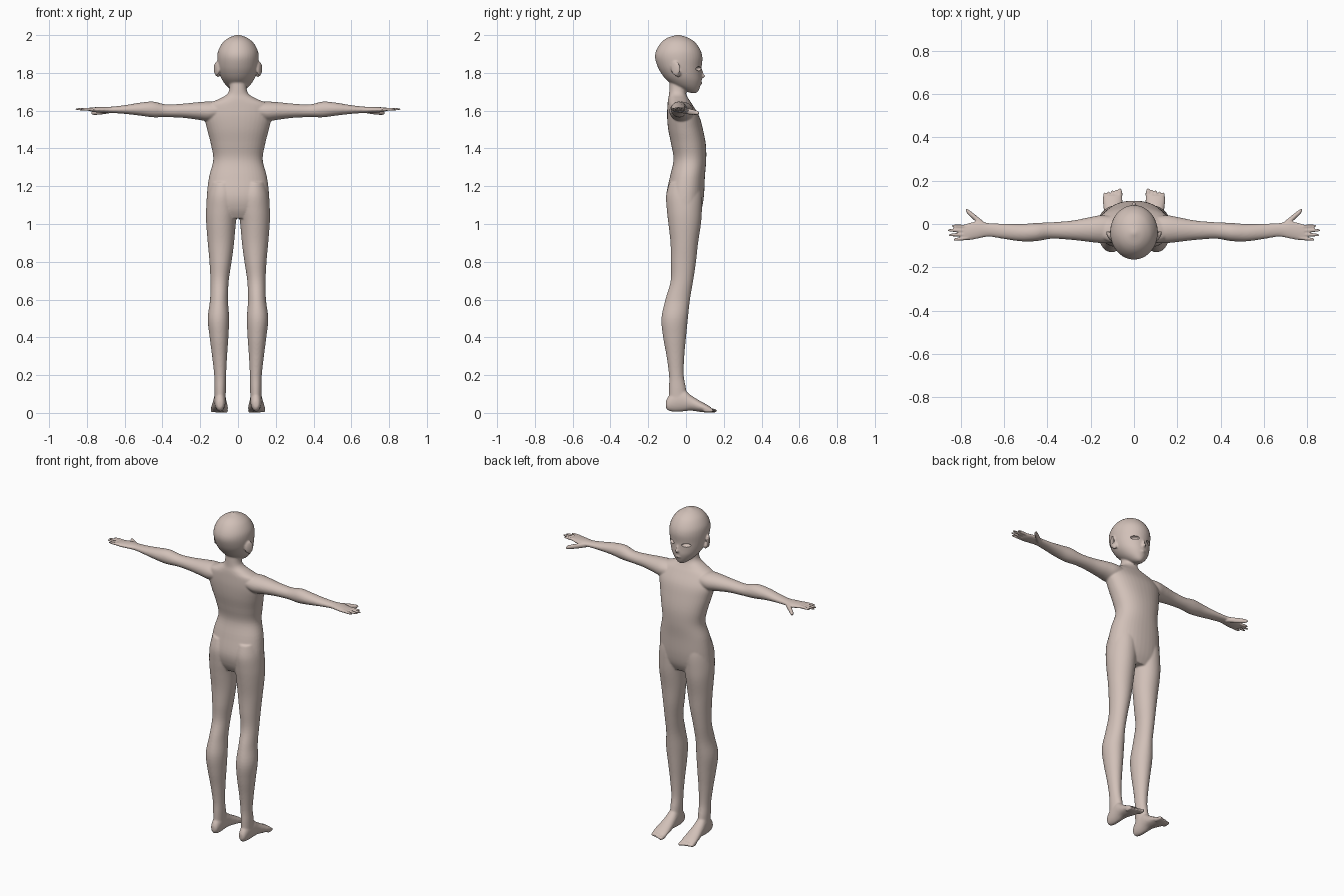
import bpy
import bmesh
import math
from mathutils import Matrix, Vector

default_cube = bpy.data.objects.get("Cube")
if default_cube:
    bpy.data.objects.remove(default_cube)

SIDES = (1, -1)
SEGMENTS = 40


def make_material(name, colour):
    mat = bpy.data.materials.new(name)
    mat.use_nodes = True
    mat.diffuse_color = colour
    mat.node_tree.nodes["Principled BSDF"].inputs["Base Color"].default_value = colour
    return mat


def smooth_stations(stations, steps=5):
    """Fill in between the given cross-sections with a Catmull-Rom curve."""
    result = []
    last = len(stations) - 1
    for i in range(last):
        quad = [stations[max(0, min(last, i + k))] for k in (-1, 0, 1, 2)]
        for step in range(steps):
            t = step / steps
            result.append([
                b + t * (c - a + t * (2 * a - 5 * b + 4 * c - d + t * (3 * (b - c) + d - a))) / 2
                for a, b, c, d in zip(*quad)])
    result.append(stations[last])
    return result


def loft(bm, axis, stations, side=1, power=1.0):
    """Skin rounded sections; each is (position, low, high, low, high)."""
    rings = []
    for pos, a0, a1, b0, b1 in smooth_stations(stations):
        ring = []
        for k in range(SEGMENTS):
            angle = math.tau * k / SEGMENTS
            c, s = math.cos(angle), math.sin(angle)
            u = (a0 + a1) / 2 + (a1 - a0) / 2 * math.copysign(abs(c) ** power, c)
            v = (b0 + b1) / 2 + (b1 - b0) / 2 * math.copysign(abs(s) ** power, s)
            point = {"x": (pos, u, v), "y": (u, pos, v), "z": (u, v, pos)}[axis]
            ring.append(bm.verts.new((point[0] * side, point[1], point[2])))
        rings.append(ring)
    for low, high in zip(rings, rings[1:]):
        for k in range(SEGMENTS):
            n = (k + 1) % SEGMENTS
            bm.faces.new((low[k], low[n], high[n], high[k]))
    bm.faces.new(rings[0])
    bm.faces.new(rings[-1])


def ellipsoid(bm, centre, radii, turn=0.0):
    matrix = (Matrix.Translation(Vector(centre)) @ Matrix.Rotation(turn, 4, "Z")
              @ Matrix.Diagonal((*radii, 1)))
    bmesh.ops.create_uvsphere(bm, u_segments=24, v_segments=16, radius=1, matrix=matrix)


def finger(bm, side, start, end, radius):
    """Tapered digit running outward from the palm, with a rounded tip."""
    stations = []
    for t, scale in ((0, 1), (0.5, 0.95), (0.85, 0.8), (0.96, 0.5), (1, 0.15)):
        x, y, z = Vector(start).lerp(Vector(end), t)
        r = radius * scale
        stations.append((x, y - r, y + r, z - r, z + r))
    loft(bm, "x", stations, side)


def to_object(bm, name):
    bmesh.ops.recalc_face_normals(bm, faces=bm.faces)
    mesh = bpy.data.meshes.new(name)
    bm.to_mesh(mesh)
    bm.free()
    obj = bpy.data.objects.new(name, mesh)
    bpy.context.collection.objects.link(obj)
    return obj


bm = bmesh.new()

# Torso and neck: height, half width, back, front
torso = [
    (1.03, .13, -.07, .06), (1.08, .163, -.095, .083), (1.15, .165, -.105, .095),
    (1.25, .153, -.085, .1), (1.34, .131, -.066, .107), (1.42, .143, -.078, .105),
    (1.5, .163, -.094, .09), (1.57, .178, -.1, .07), (1.63, .165, -.098, .035),
    (1.66, .105, -.095, .015), (1.685, .06, -.09, .002), (1.72, .045, -.088, -.002),
    (1.79, .045, -.085, 0)]
loft(bm, "z", [(z, -w, w, back, front) for z, w, back, front in torso], power=.9)

# Head: height, half width, back, front
head = [
    (1.694, .012, .025, .054), (1.705, .032, -.01, .066), (1.73, .06, -.06, .076),
    (1.76, .082, -.1, .083), (1.79, .096, -.126, .083), (1.83, .106, -.149, .083),
    (1.88, .11, -.164, .087), (1.92, .104, -.157, .077), (1.96, .081, -.132, .05),
    (1.985, .05, -.1, .014), (1.998, .018, -.06, -.024), (2.002, .004, -.046, -.038)]
loft(bm, "z", [(z, -w, w, back, front) for z, w, back, front in head])

# Nose and lips
ellipsoid(bm, (0, .082, 1.783), (.011, .021, .011))
ellipsoid(bm, (0, .077, 1.797), (.008, .016, .022))
ellipsoid(bm, (0, .075, 1.745), (.018, .012, .006))

for side in SIDES:
    # Ear
    ellipsoid(bm, (side * .114, -.055, 1.822), (.009, .027, .038), side * -.5)
    ellipsoid(bm, (side * .106, -.042, 1.795), (.009, .014, .02))

    # Arm from shoulder to palm: distance, back, front, bottom, top
    loft(bm, "x", [
        (.08, -.085, .03, 1.57, 1.64), (.15, -.088, .04, 1.545, 1.648),
        (.21, -.082, .03, 1.552, 1.645), (.29, -.073, .015, 1.562, 1.637),
        (.38, -.068, .008, 1.566, 1.633), (.45, -.079, .005, 1.565, 1.648),
        (.52, -.08, 0, 1.574, 1.642), (.6, -.069, .001, 1.583, 1.629),
        (.67, -.059, .005, 1.588, 1.621), (.72, -.068, .012, 1.59, 1.62),
        (.76, -.075, .006, 1.592, 1.618), (.785, -.074, -.003, 1.597, 1.616)], side)

    # Fingers and thumb
    for root, tip_y, tip_x in ((-.012, -.008, .842), (-.03, -.029, .862),
                               (-.048, -.051, .857), (-.065, -.073, .834)):
        finger(bm, side, (.765, root, 1.607), (tip_x, tip_y, 1.608), .0085)
    finger(bm, side, (.685, -.012, 1.6), (.778, .066, 1.587), .016)

    # Leg from hip to ankle: height, inner, outer, back, front
    loft(bm, "z", [
        (.06, .066, .124, -.09, .01), (.13, .064, .125, -.09, 0),
        (.2, .063, .126, -.09, -.012), (.3, .058, .137, -.103, -.009),
        (.4, .051, .15, -.121, 0), (.5, .047, .16, -.13, .01),
        (.6, .053, .148, -.109, .021), (.7, .049, .146, -.081, .038),
        (.8, .034, .151, -.08, .053), (.9, .021, .16, -.082, .064),
        (1, .012, .168, -.093, .079), (1.07, .004, .169, -.101, .084),
        (1.15, .004, .162, -.105, .085), (1.22, .02, .145, -.088, .075)], side)

    # Foot from heel to ball: depth, inner, outer, sole, top
    loft(bm, "y", [
        (-.107, .085, .106, .03, .06), (-.095, .073, .117, .013, .085),
        (-.06, .066, .124, .006, .12), (-.015, .064, .128, .008, .125),
        (.025, .06, .133, .012, .094), (.07, .055, .14, .006, .066),
        (.11, .053, .144, .002, .044), (.133, .057, .138, .004, .03)], side)

    # Toes, longest on the inside
    for toe in range(5):
        big = toe == 0
        ellipsoid(bm, (side * (.065 + .0175 * toe), .137 - .0045 * toe, .012),
                  (.012 if big else .0085, .029, .012 if big else .01))

body = to_object(bm, "body")

# Fuse the parts into one smooth skin
fuse = body.modifiers.new("fuse", "REMESH")
fuse.mode = "VOXEL"
fuse.voxel_size = .005
soften = body.modifiers.new("soften", "SMOOTH")
soften.factor = .5
soften.iterations = 6

# Eye openings
cutter_mesh = bmesh.new()
for side in SIDES:
    ellipsoid(cutter_mesh, (side * .05, .068, 1.822), (.027, .02, .011), side * -.45)
cutter = to_object(cutter_mesh, "eye_cutter")
cutter.hide_render = True
openings = body.modifiers.new("eye_openings", "BOOLEAN")
openings.operation = "DIFFERENCE"
openings.object = cutter

# Bake the modifiers, then drop the cutter
bpy.context.view_layer.update()
evaluated = body.evaluated_get(bpy.context.evaluated_depsgraph_get())
skin_mesh = bpy.data.meshes.new_from_object(evaluated)
body.modifiers.clear()
body.data = skin_mesh
bpy.data.objects.remove(cutter)

skin_mesh.materials.clear()
skin_mesh.materials.append(make_material("warm_clay", (.64, .53, .48, 1)))
for polygon in skin_mesh.polygons:
    polygon.material_index = 0

for obj in bpy.context.selected_objects:
    obj.select_set(False)
body.select_set(True)
bpy.context.view_layer.objects.active = body
bpy.ops.object.shade_smooth_by_angle(angle=math.radians(40))
